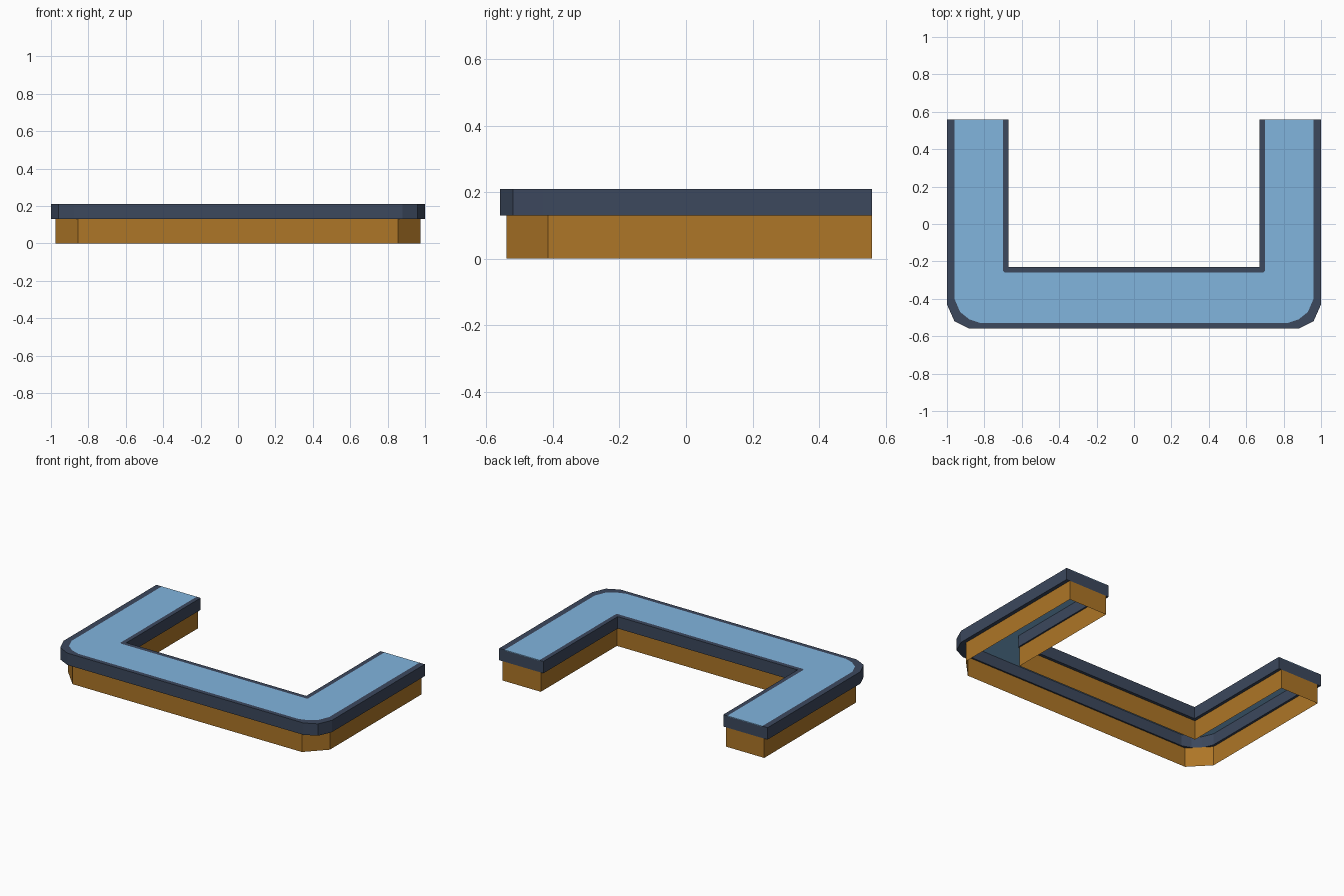
import bpy
import bmesh

cube = bpy.data.objects.get("Cube")
if cube:
    bpy.data.objects.remove(cube, do_unlink=True)


def material(name, colour):
    mat = bpy.data.materials.new(name)
    mat.use_nodes = True
    mat.diffuse_color = (*colour, 1)
    mat.node_tree.nodes["Principled BSDF"].inputs["Base Color"].default_value = (*colour, 1)
    return mat


navy = material("navy rim", (0.045, 0.065, 0.11))
blue = material("light blue top", (0.22, 0.46, 0.73))
ochre = material("ochre base", (0.42, 0.18, 0.02))


def mirrored(half):
    """Complete a path that runs from the +x leg end to the middle."""
    return half + [(-x, y) for x, y in reversed(half)]


def upright(name, outline, z0, z1, mat, capped=True):
    """Raise a closed outline into a solid, or into an open wall."""
    bm = bmesh.new()
    low = [bm.verts.new((x, y, z0)) for x, y in outline]
    high = [bm.verts.new((x, y, z1)) for x, y in outline]
    n = len(outline)
    for i in range(n):
        j = (i + 1) % n
        bm.faces.new((low[i], low[j], high[j], high[i]))
    if capped:
        bm.faces.new(low)
        bm.faces.new(high)
    bmesh.ops.recalc_face_normals(bm, faces=bm.faces[:])
    if not capped:
        # An open wall needs its outside chosen from the front face
        front = min(bm.faces, key=lambda f: f.calc_center_median().y)
        if front.normal.y > 0:
            bmesh.ops.reverse_faces(bm, faces=bm.faces[:])
    mesh = bpy.data.meshes.new(name)
    bm.to_mesh(mesh)
    bm.free()
    mesh.materials.append(mat)
    obj = bpy.data.objects.new(name, mesh)
    bpy.context.collection.objects.link(obj)
    return obj


END, LEDGE, TOP = 0.56, 0.13, 0.21

# U-shaped paths, from the outside edge to the inside edge
rim_outside = mirrored([(1, END), (1, -0.43), (0.96, -0.52), (0.88, -0.56)])
top_outside = mirrored([(0.96, END), (0.96, -0.4), (0.93, -0.47), (0.88, -0.51), (0.82, -0.53)])
top_inside = mirrored([(0.70, END), (0.70, -0.25), (0.69, -0.26)])
rim_inside = mirrored([(0.67, END), (0.67, -0.23)])
base_outside = mirrored([(0.975, END), (0.975, -0.415), (0.855, -0.54)])
base_inside = mirrored([(0.69, END), (0.69, -0.25)])

# Hollow base, open underneath
upright("base_walls", base_outside + base_inside[::-1], 0, LEDGE, ochre, capped=False)

# Rims along both edges, with the top panel between them
upright("outer_rim", rim_outside + top_outside[::-1], LEDGE, TOP, navy)
upright("inner_rim", top_inside + rim_inside[::-1], LEDGE, TOP, navy)
upright("top_panel", top_outside + top_inside[::-1], TOP - 0.004, TOP, blue)

# Plates closing the rim at the leg ends
for side, s in (("left", 1), ("right", -1)):
    plate = [(s * 0.70, END), (s * 0.96, END), (s * 0.96, END - 0.005), (s * 0.70, END - 0.005)]
    upright(side + "_end_plate", plate, LEDGE, TOP - 0.004, navy)
